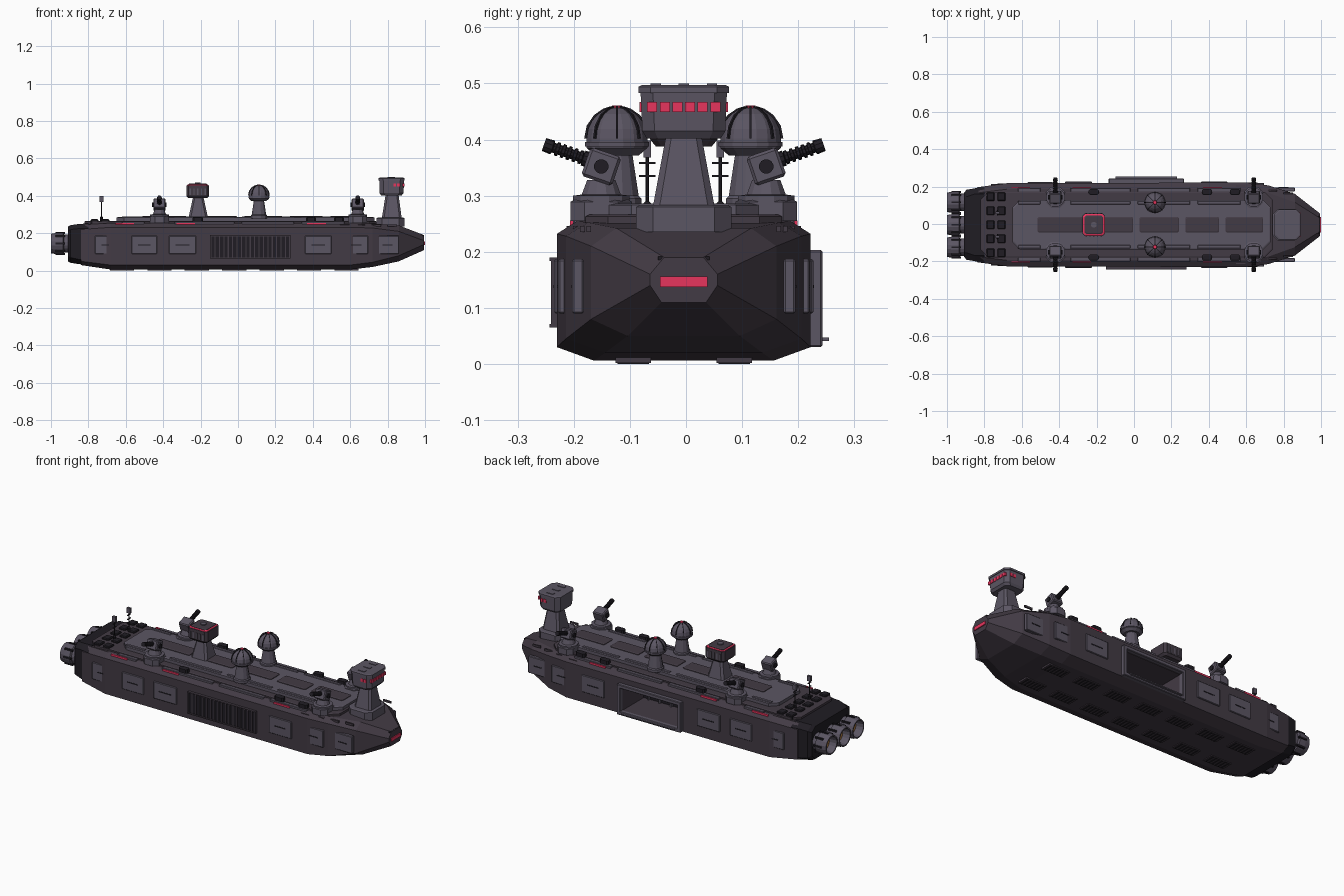
import bpy, bmesh, math
from mathutils import Vector

if "Cube" in bpy.data.objects:
    bpy.data.objects.remove(bpy.data.objects["Cube"])

def material(name, rgb):
    m = bpy.data.materials.new(name)
    m.diffuse_color = (*rgb, 1)
    m.use_nodes = True
    m.node_tree.nodes["Principled BSDF"].inputs["Base Color"].default_value = m.diffuse_color
    return m

HULL = material("hull_plum", (0.055, 0.043, 0.058))
LIGHT = material("plate_grey", (0.105, 0.092, 0.125))
DARK = material("near_black", (0.014, 0.012, 0.017))
RED = material("red_light", (0.8, 0.035, 0.11))
GLOW = material("engine_amber", (0.5, 0.23, 0.06))

def finish(name, bm, mat):
    bmesh.ops.recalc_face_normals(bm, faces=bm.faces)
    me = bpy.data.meshes.new(name)
    bm.to_mesh(me)
    bm.free()
    me.materials.append(mat)
    ob = bpy.data.objects.new(name, me)
    bpy.context.collection.objects.link(ob)
    return ob

def loft(name, rings, mat):
    """Skin a list of equal-length point rings and cap both ends."""
    bm = bmesh.new()
    vs = [[bm.verts.new(p) for p in r] for r in rings]
    n = len(vs[0])
    for a, b in zip(vs, vs[1:]):
        for i in range(n):
            bm.faces.new((a[i], a[(i + 1) % n], b[(i + 1) % n], b[i]))
    bm.faces.new(vs[0])
    bm.faces.new(vs[-1])
    return finish(name, bm, mat)

def box(name, x, y, z, mat, bevel=0):
    """Box from (min, max) ranges."""
    bm = bmesh.new()
    bmesh.ops.create_cube(bm, size=1)
    for v in bm.verts:
        v.co = [(r[0] + r[1]) / 2 + c * (r[1] - r[0]) for c, r in zip(v.co, (x, y, z))]
    if bevel:
        bmesh.ops.bevel(bm, geom=bm.edges[:], offset=bevel, segments=1, affect='EDGES')
    return finish(name, bm, mat)

def mid(c, w):
    return (c - w / 2, c + w / 2)

def octo(x, y, c, z):
    """Chamfered rectangle ring at height z."""
    (a, b), (d, e) = x, y
    return [(a + c, d, z), (b - c, d, z), (b, d + c, z), (b, e - c, z),
            (b - c, e, z), (a + c, e, z), (a, e - c, z), (a, d + c, z)]

def plate(name, x, y, z, c, mat, inset=0.006):
    return loft(name, [octo(x, y, c, z[0]), octo(x, y, c, z[1] - inset / 2),
                       octo((x[0] + inset, x[1] - inset), (y[0] + inset, y[1] - inset), c, z[1])], mat)

def lathe(name, loc, profile, mat, sides=16, axis=(0, 0, 1)):
    """Turn (radius, height) pairs about an axis."""
    rings = [[(r * math.cos(t), r * math.sin(t), h) for t in
              [math.tau * (i + .5) / sides for i in range(sides)]] for r, h in profile]
    ob = loft(name, rings, mat)
    q = Vector(axis).to_track_quat('Z', 'Y')
    for v in ob.data.vertices:
        v.co = q @ v.co + Vector(loc)
    return ob

def section(x, yb, zb, yw, zc, zs, yt, zt):
    h = [(yb, zb), (yw, zc), (yw, zs), (yt, zt)]
    return [(x, y, z) for y, z in h] + [(x, -y, z) for y, z in reversed(h)]

# Hull and stern block
hull = loft("hull", [section(*s) for s in (
    (-.84, .15, .03, .20, .05, .22, .17, .245), (-.68, .16, .006, .222, .03, .232, .19, .255),
    (.60, .16, .006, .226, .03, .232, .19, .255), (.72, .14, .02, .21, .045, .228, .17, .252),
    (.86, .10, .05, .165, .08, .21, .12, .242), (.995, .04, .11, .06, .14, .16, .035, .19))], HULL)
loft("stern_block", [section(*s) for s in (
    (-.91, .14, .05, .17, .08, .21, .14, .235), (-.895, .15, .042, .187, .07, .22, .15, .243),
    (-.85, .15, .035, .195, .06, .225, .165, .25), (-.80, .15, .03, .205, .06, .225, .165, .252))], DARK)

# Hangar recess on the back side
cutter = box("hangar_cutter", (-.115, .245), (.03, .3), (.05, .18), DARK)
mod = hull.modifiers.new("hangar", 'BOOLEAN')
mod.object, mod.operation, mod.solver = cutter, 'DIFFERENCE', 'EXACT'
bpy.context.view_layer.objects.active = hull
bpy.ops.object.modifier_apply(modifier=mod.name)
bpy.data.objects.remove(cutter)
for z in ((.03, .05), (.182, .203)):
    box("hangar_frame_rail", (-.135, .267), (.215, .247), z, LIGHT, .003)
for x in ((-.135, -.115), (.247, .267)):
    box("hangar_frame_post", x, (.215, .247), (.03, .203), LIGHT, .003)
box("hangar_lip", (-.10, .23), (.24, .259), (.041, .047), LIGHT)
box("hangar_back_wall", (-.114, .244), (.031, .036), (.051, .179), DARK)
for i in range(5):
    box("hangar_rib", mid(-.08 + i * .072, .008), (.034, .05), (.051, .179), LIGHT)
for z in (.08, .15):
    box("hangar_back_rail", (-.114, .244), (.034, .044), mid(z, .006), LIGHT)

# Grille on the front side
box("grille_back", (-.148, .278), (-.233, -.22), (.068, .187), DARK)
for z in (.068, .187):
    box("grille_rail", (-.15, .28), (-.239, -.22), mid(z, .006), HULL)
for i in range(19):
    box("grille_slat", mid(-.146 + i * .0235, .006), (-.237, -.22), (.068, .187), HULL)

# Side panels with slots
for s in (-1, 1):
    for x0, x1, y in ((-.765, -.636, .216), (-.57, -.433, .225), (-.37, -.225, .227),
                      (.358, .50, .228), (.55, .695, .221), (.738, .86, .196)):
        inner, outer = sorted((s * (y - .018), s * (y + .003)))
        box("side_panel", (x0, x1), (inner, outer), (.09, .187), LIGHT, .003)
        box("panel_slot", (x0 + .035, x1 - .035), mid(s * (y + .003), .003), mid(.138, .006), DARK)

# Decks, hatches and rails
plate("lower_deck", (-.82, .74), (-.175, .175), (.24, .266), .04, HULL)
plate("main_deck", (-.65, .73), (-.133, .133), (.255, .286), .04, LIGHT)
for x in ((-.515, -.275), (-.25, -.005), (.03, .24), (.275, .455), (.49, .69)):
    plate("deck_hatch", x, (-.042, .042), (.28, .292), .006, HULL)
for s in (-1, 1):
    for x0, x1 in ((-.62, -.50), (-.34, -.02), (.02, .30), (.34, .57)):
        box("deck_rail", (x0, x1), mid(s * .118, .018), (.28, .290), LIGHT, .002)
        box("edge_rail", (x0, x1), mid(s * .187, .02), (.248, .262), LIGHT, .002)
    for x in (-.215, .39, .54):
        plate("deck_pod", mid(x, .055), mid(s * .175, .032), (.25, .287), .008, DARK)
    for x in (-.605, -.28, .42):
        box("red_edge_strip", mid(x, .10), mid(s * .2, .006), (.24, .256), RED)
    for i in range(4):
        box("bow_fin", mid(.57 + i * .085, .05), mid(s * (.205 - i * .012), .008), (.235, .246), HULL)
for i in range(2):
    for j in range(5):
        box("stern_vent", mid(-.767 + i * .058, .042), mid((j - 2) * .075, .046), (.25, .275), DARK, .004)

# Engines
for y in (-.12, 0, .12):
    lathe("engine", (-.90, y, .145), [(.048, 0), (.048, .03), (.058, .035), (.058, .07), (.053, .1),
                                      (.046, .1), (.040, .05)], LIGHT, 16, (-1, 0, 0))
    lathe("engine_glow", (-.945, y, .145), [(.041, 0), (.041, .012), (.02, .02)], GLOW, 16, (-1, 0, 0))
    for k in range(8):
        a = math.tau * k / 8
        dy, dz = .056 * math.cos(a), .056 * math.sin(a)
        box("engine_clamp", (-.975, -.925), mid(y + dy, .01), mid(.145 + dz, .01), DARK)

# Bridge tower
plate("bridge_base", (.74, .89), (-.085, .085), (.235, .283), .03, LIGHT)
loft("bridge_neck", [octo((.768, .876), (-.056, .056), .012, .275),
                     octo((.79, .858), (-.031, .031), .01, .41)], LIGHT)
loft("bridge_head", [octo((.765, .875), (-.066, .066), .02, .402), octo((.757, .885), (-.074, .074), .022, .415),
                     octo((.755, .888), (-.077, .077), .022, .485)], LIGHT)
plate("bridge_roof", (.752, .891), (-.081, .081), (.483, .497), .022, LIGHT)
for y in (-.05, 0, .05):
    box("roof_box", mid(.82, .04), mid(y, .018), (.49, .5), LIGHT)
for i in range(6):
    box("bridge_window", (.88, .890), mid((i - 2.5) * .0225, .018), (.449, .467), RED)
for s in (-1, 1):
    for x in (.838, .858):
        box("bridge_side_window", mid(x, .015), mid(s * .077, .004), (.449, .467), RED)

# Mid tower
loft("mast_neck", [octo((-.265, -.16), (-.05, .05), .012, .28), octo((-.24, -.185), (-.028, .028), .01, .395)], LIGHT)
loft("mast_head", [octo((-.265, -.165), (-.05, .05), .01, .388), octo((-.276, -.154), (-.06, .06), .012, .40),
                   octo((-.276, -.154), (-.06, .06), .012, .456)], HULL)
plate("mast_red_trim", (-.272, -.158), (-.057, .057), (.454, .461), .012, RED)
plate("mast_cap", (-.265, -.165), (-.05, .05), (.455, .466), .01, HULL)
lathe("mast_button", (-.215, 0, .462), [(.016, 0), (.016, .01)], LIGHT, 12)
for i in range(5):
    box("mast_slat", mid(-.255 + i * .02, .007), (-.063, .063), (.405, .44), LIGHT)

for s in (-1, 1):
    # Sensor domes
    p = (.112, s * .119, 0)
    lathe("dome_stem", p, [(.045, .28), (.045, .295), (.04, .3), (.029, .37), (.03, .385)], LIGHT, 12)
    lathe("dome", p, [(.04, .372), (.055, .385), (.055, .402)] +
          [(.055 * math.cos(t), .402 + .056 * math.sin(t)) for t in (.3, .6, .9, 1.2, 1.45)], LIGHT, 16)
    lathe("dome_band", p, [(.058, .388), (.058, .396)], LIGHT, 16)
    lathe("dome_light", p, [(.011, .455), (.009, .461)], RED, 8)
    for k in range(8):
        a = math.tau * k / 8
        d, t = Vector((math.cos(a), math.sin(a), 0)), Vector((-math.sin(a), math.cos(a), 0)) * .002
        loft("dome_rib", [[Vector(p) + d * r * math.cos(e) + t * u + Vector((0, 0, .402 + r * math.sin(e)))
             for r, u in ((.053, -1), (.0585, -1), (.0585, 1), (.053, 1))] for e in (0, .4, .8, 1.15, 1.4)], DARK)

    # Gun turrets
    for x in (-.42, .64):
        y = s * .147
        plate("turret_pad", mid(x, .10), mid(y, .11), (.255, .292), .025, LIGHT)
        lathe("turret_base", (x, y, .288), [(.052, 0), (.052, .012), (.036, .014), (.026, .04)], LIGHT, 12)
        a = math.radians(19)
        out, c = Vector((0, s * math.cos(a), math.sin(a))), Vector((x, y, .352))
        body = box("turret_body", (-.033, .033), (-.029, .029), (-.027, .027), LIGHT, .005)
        body.rotation_euler, body.location = (s * a, 0, 0), c
        lathe("turret_pivot", c - Vector((.039, 0, 0)), [(.013, 0), (.013, .078)], DARK, 12, (1, 0, 0))
        ring = []
        for k in range(5):
            ring += [(.009, .035 + k * .011), (.0125, .036 + k * .011), (.0125, .041 + k * .011), (.009, .042 + k * .011)]
        lathe("turret_barrel", c + Vector((0, 0, .004)), [(.014, .02), (.014, .034)] + ring +
              [(.009, .09), (.013, .092), (.012, .108)], DARK, 10, out)

    # Stern antennas
    p = (-.73, s * .065, 0)
    lathe("antenna_pole", p, [(.009, .26), (.009, .285), (.0035, .29), (.0035, .38)], DARK, 8)
    box("antenna_head", mid(p[0], .02), mid(p[1], .014), (.368, .398), LIGHT)
    for z in (.335, .358):
        box("antenna_bar", mid(p[0], .006), mid(p[1], .03), mid(z, .004), DARK)

    # Belly vents
    for i in range(7):
        xc = -.62 + i * .2
        box("belly_plate", mid(xc, .13), mid(s * .09, .064), (.002, .012), HULL)
        for k in range(6):
            box("belly_slat", mid(xc - .05 + k * .02, .009), mid(s * .09, .056), (0, .008), DARK)

# Bow light and slot
box("bow_light", (.985, 1.0), (-.042, .042), (.137, .156), RED)
box("bow_slot", (.97, .992), (-.046, .046), (.185, .192), DARK)

# Centre the whole model
for ob in bpy.context.collection.objects:
    ob.location.y -= .004
